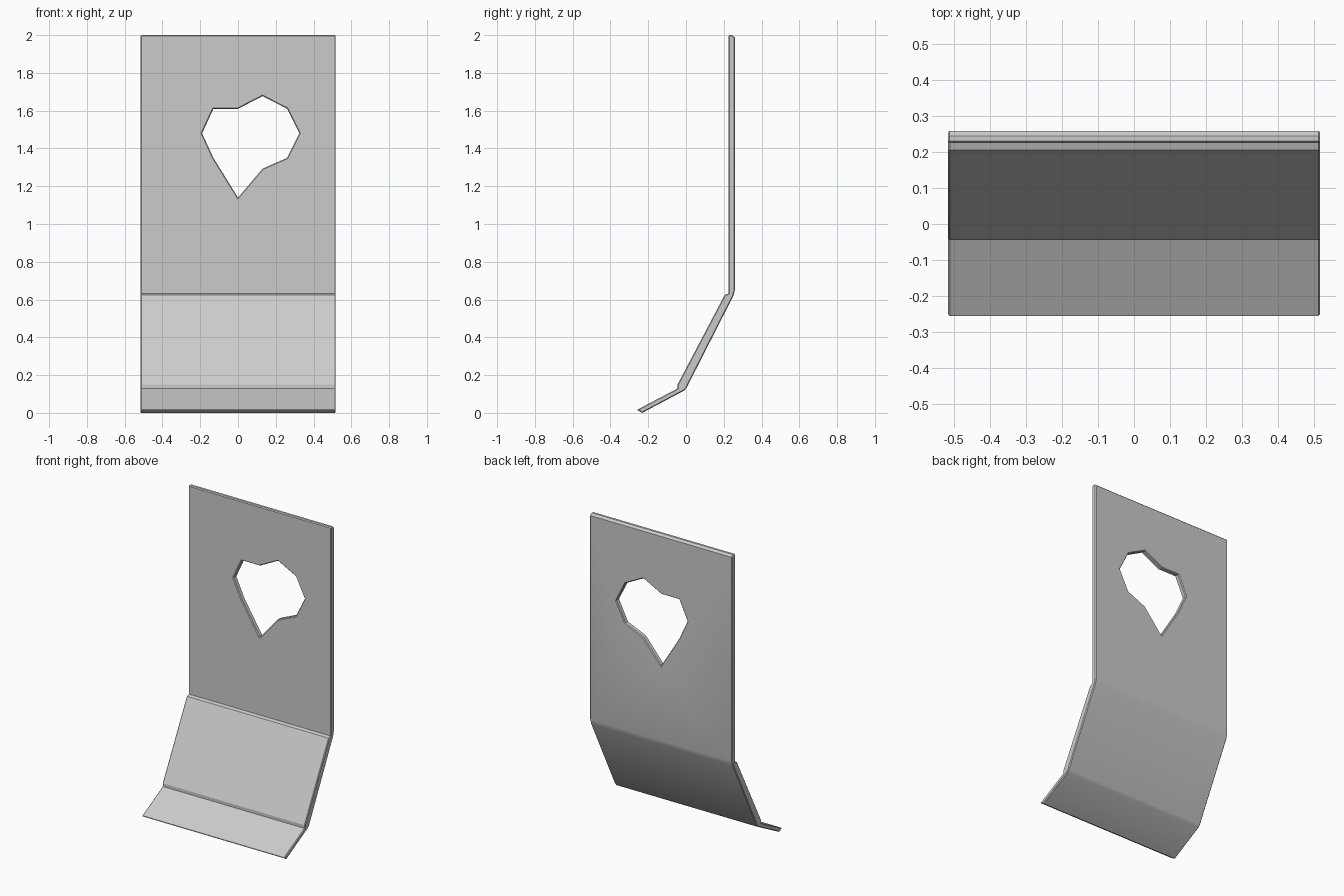
import bpy, bmesh
from mathutils import Vector

if "Cube" in bpy.data.objects:
    bpy.data.objects.remove(bpy.data.objects["Cube"])

HALF_W = 0.517


def prism(name, points, direction):
    """Closed solid from an outline of 3D points swept along a direction."""
    bm = bmesh.new()
    face = bm.faces.new([bm.verts.new(p) for p in points])
    swept = bmesh.ops.extrude_face_region(bm, geom=[face])
    verts = [g for g in swept["geom"] if isinstance(g, bmesh.types.BMVert)]
    bmesh.ops.translate(bm, verts=verts, vec=Vector(direction))
    bmesh.ops.recalc_face_normals(bm, faces=bm.faces)
    mesh = bpy.data.meshes.new(name)
    bm.to_mesh(mesh)
    bm.free()
    obj = bpy.data.objects.new(name, mesh)
    bpy.context.collection.objects.link(obj)
    return obj


# Bent sheet: side profile (y, z), front skin downward then back skin upward
profile = [(0.225, 2.0), (0.225, 0.632), (0.205, 0.625), (-0.045, 0.15),
           (-0.045, 0.129), (-0.26, 0.016), (-0.232, 0.0), (-0.01, 0.118),
           (0.003, 0.133), (0.25, 0.618), (0.259, 0.65), (0.259, 1.988),
           (0.245, 2.0)]
panel = prism("bent_panel", [(-HALF_W, y, z) for y, z in profile], (2 * HALF_W, 0, 0))

# Ragged hole through the upright part (x, z)
outline = [(-0.13, 1.61), (0, 1.61), (0.13, 1.677), (0.26, 1.61), (0.325, 1.48),
           (0.26, 1.35), (0.13, 1.293), (0, 1.14), (-0.13, 1.35), (-0.19, 1.48)]
cutter = prism("hole_cutter", [(x, 0.1, z) for x, z in outline], (0, 0.3, 0))
cutter.hide_render = True

cut = panel.modifiers.new("hole", "BOOLEAN")
cut.operation = "DIFFERENCE"
cut.solver = "EXACT"
cut.object = cutter

# Thin chamfer on the sheet's rims
bevel = panel.modifiers.new("rim", "BEVEL")
bevel.width = 0.005
bevel.segments = 1
bevel.limit_method = "ANGLE"
bevel.angle_limit = 1.3

bpy.context.view_layer.objects.active = panel
panel.select_set(True)
for mod in ("hole", "rim"):
    bpy.ops.object.modifier_apply(modifier=mod)
bpy.data.objects.remove(cutter)
bpy.ops.object.shade_smooth_by_angle(angle=0.45)
